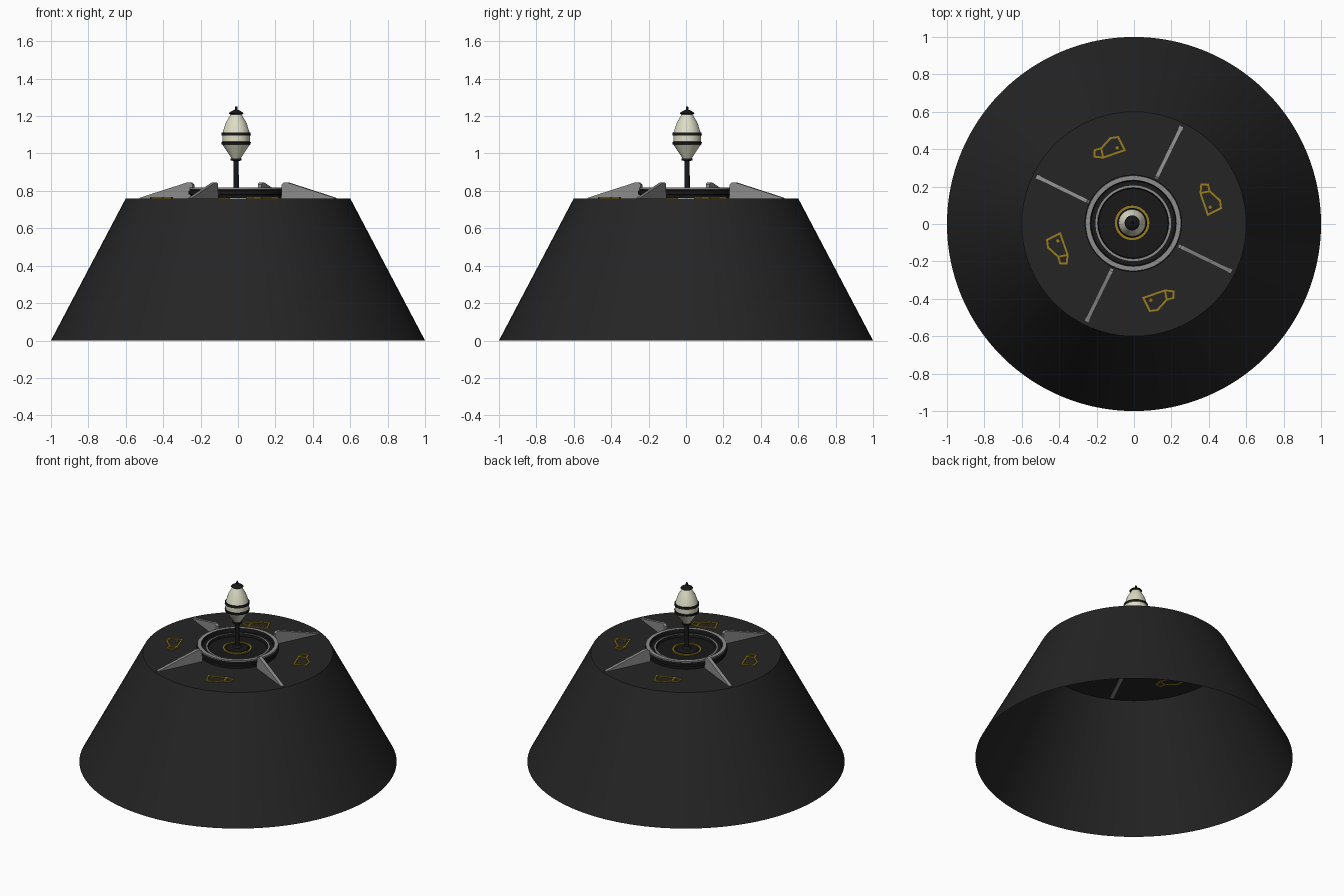
import bpy, bmesh, math
from mathutils import Matrix, Vector

if "Cube" in bpy.data.objects:
    bpy.data.objects.remove(bpy.data.objects["Cube"])


def mat(name, r, g, b):
    m = bpy.data.materials.new(name)
    m.diffuse_color = (r, g, b, 1)
    m.use_nodes = True
    m.node_tree.nodes["Principled BSDF"].inputs["Base Color"].default_value = m.diffuse_color
    return m


CHARCOAL = mat("charcoal", 0.018, 0.018, 0.018)
BLACK = mat("black", 0.009, 0.009, 0.010)
GREY = mat("grey metal", 0.27, 0.27, 0.27)
CREAM = mat("cream", 0.72, 0.72, 0.56)
YELLOW = mat("yellow", 0.32, 0.21, 0.012)


def finish(bm, name, mats, smooth=False):
    bmesh.ops.recalc_face_normals(bm, faces=bm.faces)
    me = bpy.data.meshes.new(name)
    bm.to_mesh(me)
    bm.free()
    for m in mats:
        me.materials.append(m)
    ob = bpy.data.objects.new(name, me)
    bpy.context.collection.objects.link(ob)
    if smooth:
        bpy.ops.object.select_all(action='DESELECT')
        ob.select_set(True)
        bpy.context.view_layer.objects.active = ob
        bpy.ops.object.shade_smooth_by_angle(angle=math.radians(25))
    return ob


def lathe(name, profile, mats, n=64, centre=(0, 0)):
    """Profile rows: (radius, z, material index of the band up to the next row)."""
    bm = bmesh.new()
    rings = []
    for r, z, _ in profile:
        if r == 0:
            rings.append([bm.verts.new((centre[0], centre[1], z))] * n)
        else:
            rings.append([bm.verts.new((centre[0] + r * math.cos(math.tau * i / n),
                                        centre[1] + r * math.sin(math.tau * i / n), z))
                          for i in range(n)])
    for k in range(len(rings) - 1):
        a, b = rings[k], rings[k + 1]
        for i in range(n):
            j = (i + 1) % n
            vs = list(dict.fromkeys((a[i], a[j], b[j], b[i])))
            bm.faces.new(vs).material_index = profile[k][2]
    return finish(bm, name, mats, True)


def prism(bm, pts, offset):
    """Extrude a flat polygon by an offset vector."""
    f = bm.faces.new([bm.verts.new(p) for p in pts])
    ext = bmesh.ops.extrude_face_region(bm, geom=[f])
    bmesh.ops.translate(bm, vec=offset,
                        verts=[v for v in ext["geom"] if isinstance(v, bmesh.types.BMVert)])


# Flared shell, open underneath, with a flat top
lathe("shell", [(1, 0, 0), (0.6, 0.76, 0), (0, 0.76, 0)], [CHARCOAL], 128)

# Raised collar with grey rims and a shallow recess
lathe("collar", [(0.25, 0.761, 0), (0.25, 0.778, 0), (0.26, 0.782, 0), (0.26, 0.80, 0),
                 (0.25, 0.805, 0), (0.255, 0.808, 1), (0.255, 0.818, 1), (0.23, 0.818, 0),
                 (0.225, 0.795, 0), (0.202, 0.795, 1), (0.202, 0.80, 1), (0.19, 0.80, 0),
                 (0.185, 0.782, 0), (0, 0.782, 0)],
      [BLACK, GREY], 96, (-0.004, 0.004))

# Finial: stem, flange, banded cream body and cap
C = (-0.01, 0.006)
lathe("stem", [(0.075, 0.783, 0), (0.07, 0.79, 0), (0.03, 0.795, 0), (0.015, 0.81, 0),
               (0.013, 0.96, 0), (0.03, 0.963, 0), (0.03, 0.972, 0), (0, 0.972, 0)],
      [BLACK], 32, C)
lathe("stem_ring", [(0.092, 0.783, 0), (0.092, 0.79, 0), (0.08, 0.79, 0), (0.08, 0.783, 0)],
      [YELLOW], 48, C)
lathe("finial", [(0, 0.968, 0), (0.022, 0.97, 0), (0.072, 1.046, 0), (0.077, 1.048, 1),
                 (0.079, 1.062, 1), (0.073, 1.063, 0), (0.073, 1.096, 0), (0.079, 1.097, 1),
                 (0.077, 1.111, 1), (0.072, 1.112, 0), (0.055, 1.165, 0), (0.030, 1.207, 0),
                 (0.030, 1.208, 1), (0.040, 1.214, 1), (0.036, 1.219, 1), (0.018, 1.230, 1),
                 (0.007, 1.234, 1), (0.006, 1.25, 1), (0, 1.25, 1)],
      [CREAM, BLACK], 40, C)

# Four sloping fins around the collar
for k in range(4):
    bm = bmesh.new()
    prof = [(0.262, 0.753), (0.58, 0.753), (0.58, 0.763), (0.295, 0.846), (0.28, 0.846),
            (0.265, 0.835)]
    prism(bm, [(r, -0.011, z) for r, z in prof], Vector((0, 0.022, 0)))
    bm.transform(Matrix.Rotation(math.radians(64 + 90 * k), 4, 'Z'))
    finish(bm, f"fin_{k + 1}", [GREY])

# Thin painted outlines between the fins
BODY = [(-0.175, 0.405), (-0.125, 0.46), (-0.085, 0.465), (-0.05, 0.395), (-0.165, 0.355)]
TAB = [(-0.175, 0.405), (-0.21, 0.395), (-0.212, 0.36), (-0.165, 0.355)]
Z0, W, H = 0.758, 0.005, 0.009
for k in range(4):
    bm = bmesh.new()
    edges = list(zip(BODY, BODY[1:] + BODY[:1])) + list(zip(TAB, TAB[1:]))
    for a, b in edges:
        a, b = Vector((*a, Z0)), Vector((*b, Z0))
        d = (b - a).normalized() * W
        s = Vector((-d.y, d.x, 0))
        prism(bm, [a - d + s, a - d - s, b + d - s, b + d + s], Vector((0, 0, H)))
    dot = [(-0.09 + 0.009 * math.cos(t * math.tau / 8), 0.407 + 0.009 * math.sin(t * math.tau / 8), Z0)
           for t in range(8)]
    prism(bm, dot, Vector((0, 0, H)))
    bm.transform(Matrix.Rotation(math.radians(90 * k), 4, 'Z'))
    finish(bm, f"marking_{k + 1}", [YELLOW])
